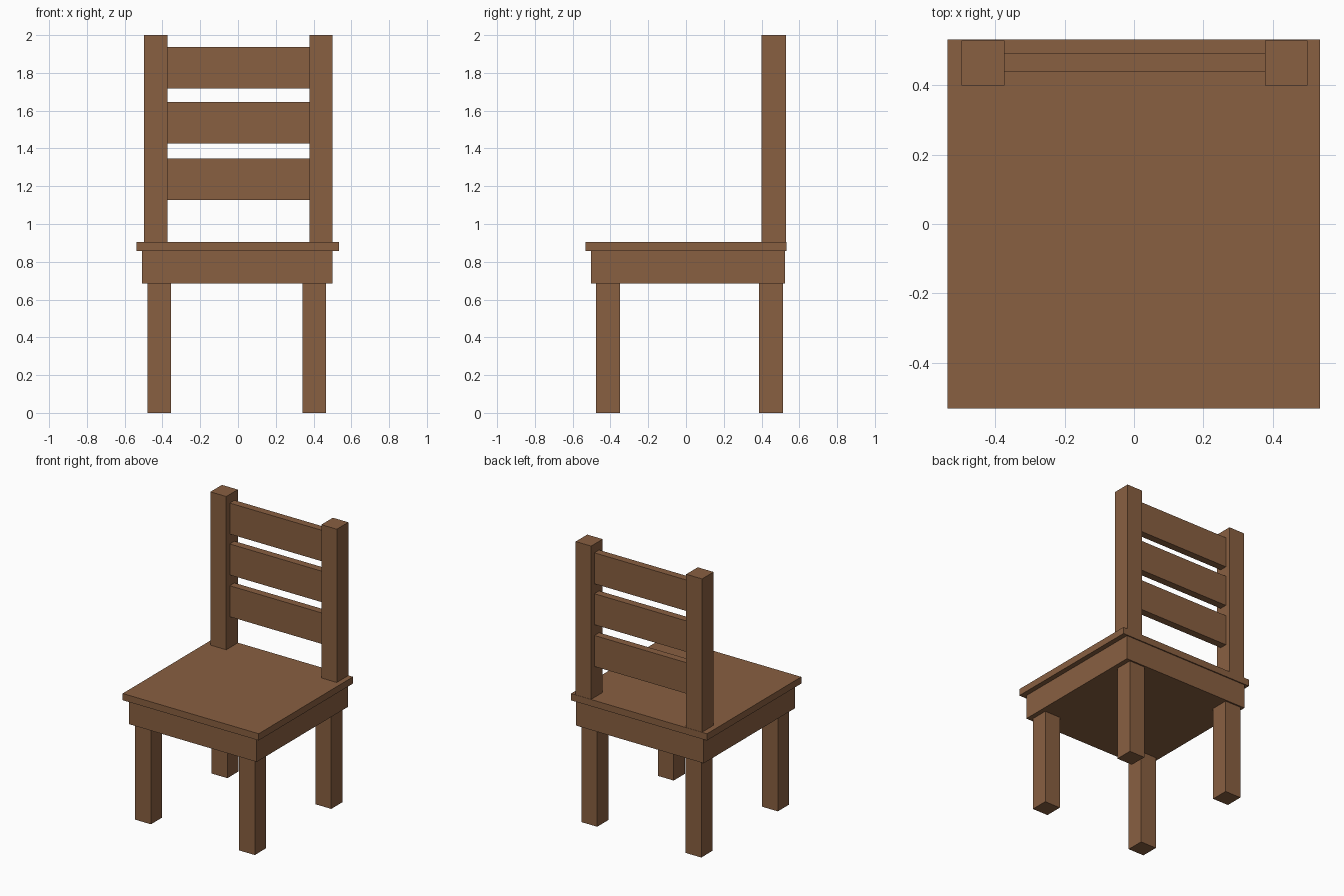
import bpy

if "Cube" in bpy.data.objects:
    bpy.data.objects.remove(bpy.data.objects["Cube"])

wood = bpy.data.materials.new("wood")
wood.diffuse_color = (0.25, 0.116, 0.053, 1)
wood.use_nodes = True
wood.node_tree.nodes["Principled BSDF"].inputs["Base Color"].default_value = wood.diffuse_color


def box(name, x, y, z):
    """Axis-aligned box from (min, max) ranges."""
    bpy.ops.mesh.primitive_cube_add(size=1)
    ob = bpy.context.object
    ob.name = name
    ob.location = [(a + b) / 2 for a, b in (x, y, z)]
    ob.scale = [b - a for a, b in (x, y, z)]
    bpy.ops.object.transform_apply(location=False, rotation=False, scale=True)
    ob.data.materials.append(wood)
    return ob


# Seat board and the solid frame beneath it
box("seat", (-0.538, 0.536), (-0.532, 0.532), (0.858, 0.906))
box("seat_frame", (-0.507, 0.50), (-0.503, 0.524), (0.684, 0.858))

# Legs and back posts
for side, leg_x, post_x in (("left", (-0.48, -0.354), (-0.498, -0.373)),
                            ("right", (0.342, 0.466), (0.378, 0.50))):
    box(f"front_leg_{side}", leg_x, (-0.476, -0.35), (0, 0.684))
    box(f"back_leg_{side}", leg_x, (0.386, 0.513), (0, 0.684))
    box(f"back_post_{side}", post_x, (0.40, 0.53), (0.906, 2.0))

# Three horizontal back slats
for i, top in enumerate((1.348, 1.646, 1.938)):
    box(f"back_slat_{i + 1}", (-0.373, 0.378), (0.44, 0.493), (top - 0.221, top))
